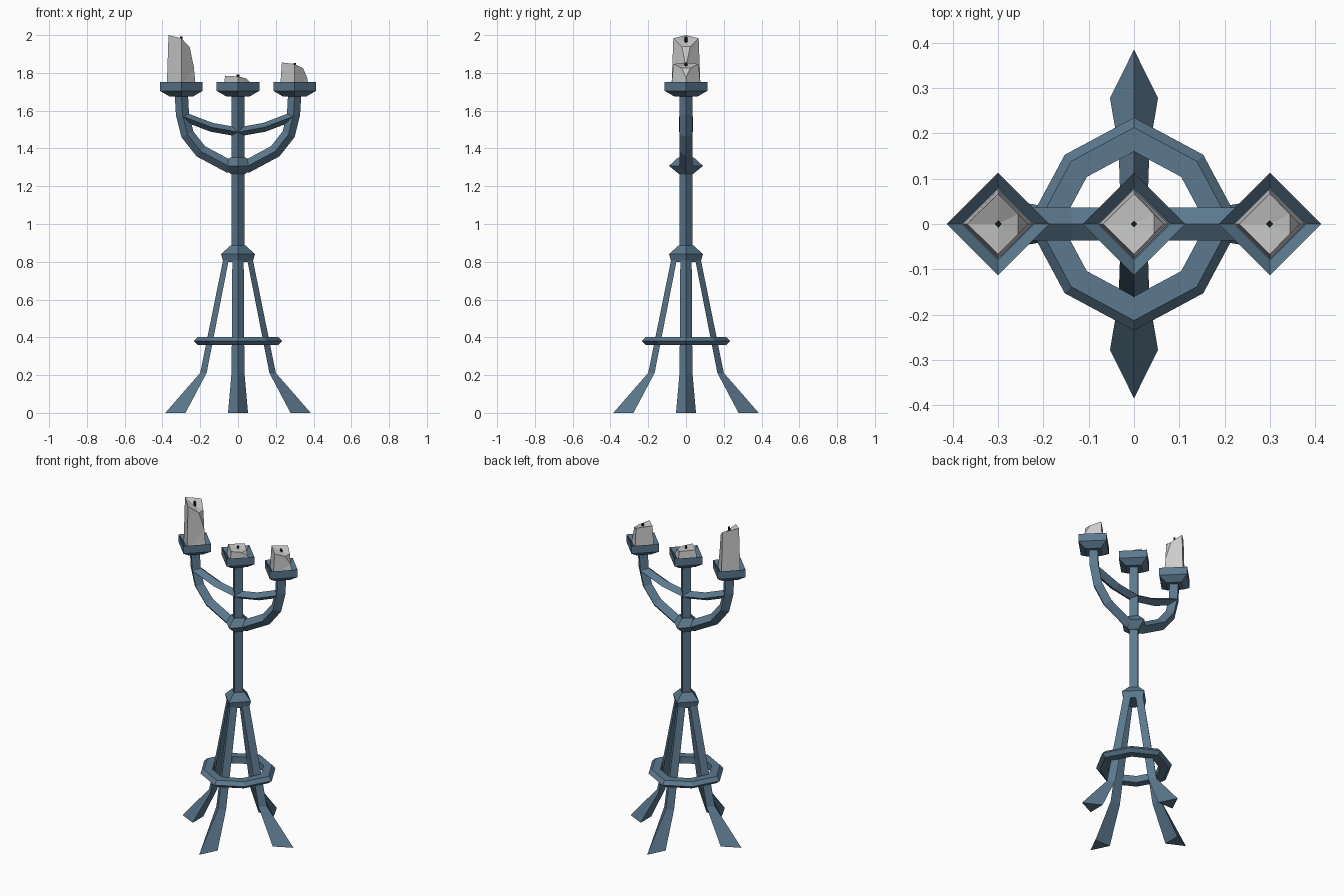
import bpy, bmesh, math
from mathutils import Vector

if "Cube" in bpy.data.objects:
    bpy.data.objects.remove(bpy.data.objects["Cube"])


def material(name, rgb):
    m = bpy.data.materials.new(name)
    m.diffuse_color = (*rgb, 1)
    m.use_nodes = True
    m.node_tree.nodes["Principled BSDF"].inputs["Base Color"].default_value = m.diffuse_color
    return m


IRON = material("blue_iron", (0.105, 0.19, 0.27))
WAX = material("pale_wax", (0.60, 0.60, 0.60))
WICK = material("black_wick", (0.01, 0.01, 0.01))


def make(name, verts, faces, mat):
    bm = bmesh.new()
    vs = [bm.verts.new(v) for v in verts]
    for f in faces:
        bm.faces.new([vs[i] for i in f])
    bmesh.ops.recalc_face_normals(bm, faces=bm.faces)
    me = bpy.data.meshes.new(name)
    bm.to_mesh(me)
    bm.free()
    me.materials.append(mat)
    ob = bpy.data.objects.new(name, me)
    bpy.context.collection.objects.link(ob)
    return ob


def loft(name, rings, mat, closed=False):
    """Skin equal-length rings; cap the ends, or join last to first."""
    n, k = len(rings[0]), len(rings)
    verts = [p for r in rings for p in r]
    faces = []
    for i in range(k if closed else k - 1):
        a, b = i * n, ((i + 1) % k) * n
        faces += [(a + j, a + (j + 1) % n, b + (j + 1) % n, b + j) for j in range(n)]
    if not closed:
        faces += [tuple(range(n)), tuple(range((k - 1) * n, k * n))]
    return make(name, verts, faces, mat)


def diamond(name, profile, mat, x=0):
    """Four-sided turned shape from (radius, z) pairs."""
    rings = [[(x + r, 0, z), (x, r, z), (x - r, 0, z), (x, -r, z)] for r, z in profile]
    return loft(name, rings, mat)


def arm(name, half, ry, rz):
    """Diamond bar swept along a mirrored path in the xz plane."""
    path = [Vector((-x, z)) for x, z in reversed(half[1:])] + [Vector(p) for p in half]
    rings = []
    for i, p in enumerate(path):
        d1 = (p - path[max(i - 1, 0)]).normalized()
        d2 = (path[min(i + 1, len(path) - 1)] - p).normalized()
        t = (d1 + d2).normalized()
        n = Vector((-t.y, t.x)) * rz
        rings.append([(p.x + n.x, 0, p.y + n.y), (p.x, ry, p.y),
                      (p.x - n.x, 0, p.y - n.y), (p.x, -ry, p.y)])
    return loft(name, rings, IRON)


# Post and collars
diamond("post", [(0.034, 0.80), (0.034, 1.70)], IRON)
diamond("leg_collar", [(0.078, 0.80), (0.09, 0.84), (0.042, 0.885)], IRON)
diamond("arm_collar", [(0.038, 1.265), (0.09, 1.308), (0.042, 1.352)], IRON)

# Branches
arm("lower_arms", [(0, 1.303), (0.05, 1.306), (0.197, 1.385), (0.268, 1.475),
                   (0.294, 1.58), (0.30, 1.69)], 0.035, 0.035)
arm("upper_brace", [(0, 1.487), (0.14, 1.512), (0.287, 1.568)], 0.036, 0.024)

# Legs: triangular section with the ridge outward
for i in range(4):
    a = i * math.pi / 2
    c, s = math.cos(a), math.sin(a)
    rings = []
    for o, inn, w, z in [(0.075, 0.045, 0.03, 0.83), (0.2, 0.166, 0.034, 0.212),
                         (0.385, 0.278, 0.053, 0)]:
        rings.append([(u * c - v * s, u * s + v * c, z)
                      for u, v in [(o, 0), (inn, w), (inn, -w)]])
    loft(f"leg_{i + 1}", rings, IRON)

# Eight-sided stretcher ring
section = [(0.235, 0.38), (0.213, 0.402), (0.16, 0.402), (0.16, 0.36), (0.213, 0.36)]
rings = []
for i in range(8):
    a, k = i * math.pi / 4, 1 if i % 2 == 0 else 0.92
    rings.append([(r * k * math.cos(a), r * k * math.sin(a), z) for r, z in section])
loft("stretcher_ring", rings, IRON, closed=True)

# Dishes, half-melted candles and wicks
for side, x, top in [("left", -0.3, 2.0), ("middle", 0, 1.785), ("right", 0.3, 1.855)]:
    diamond(f"{side}_dish", [(0.062, 1.675), (0.113, 1.705), (0.113, 1.753),
                             (0.08, 1.722)], IRON, x)
    base = 1.72
    h = top - base
    pts = [(0.077, 0, 0), (0, 0.077, 0), (-0.077, 0, 0), (0, -0.077, 0),
           (0.066, 0, 0.40),                                        # melted run
           (0.044, 0.022, 0.78), (0, 0.067, 0.94), (-0.068, 0, 1.0),
           (0, -0.067, 0.94), (0.044, -0.022, 0.78),                # rim
           (0, 0, 0.87)]                                            # sunken middle
    faces = [(3, 2, 1, 0), (1, 2, 7, 6), (2, 3, 8, 7),
             (0, 1, 4), (1, 6, 4), (6, 5, 4), (5, 9, 4), (9, 8, 4), (8, 3, 4), (3, 0, 4),
             (5, 6, 10), (6, 7, 10), (7, 8, 10), (8, 9, 10), (9, 5, 10)]
    make(f"{side}_candle", [(x + px, py, base + pz * h) for px, py, pz in pts], faces, WAX)
    wz = base + 0.87 * h
    diamond(f"{side}_wick", [(0.008, wz - 0.01), (0.007, max(top - 0.008, wz + 0.015))], WICK, x)
